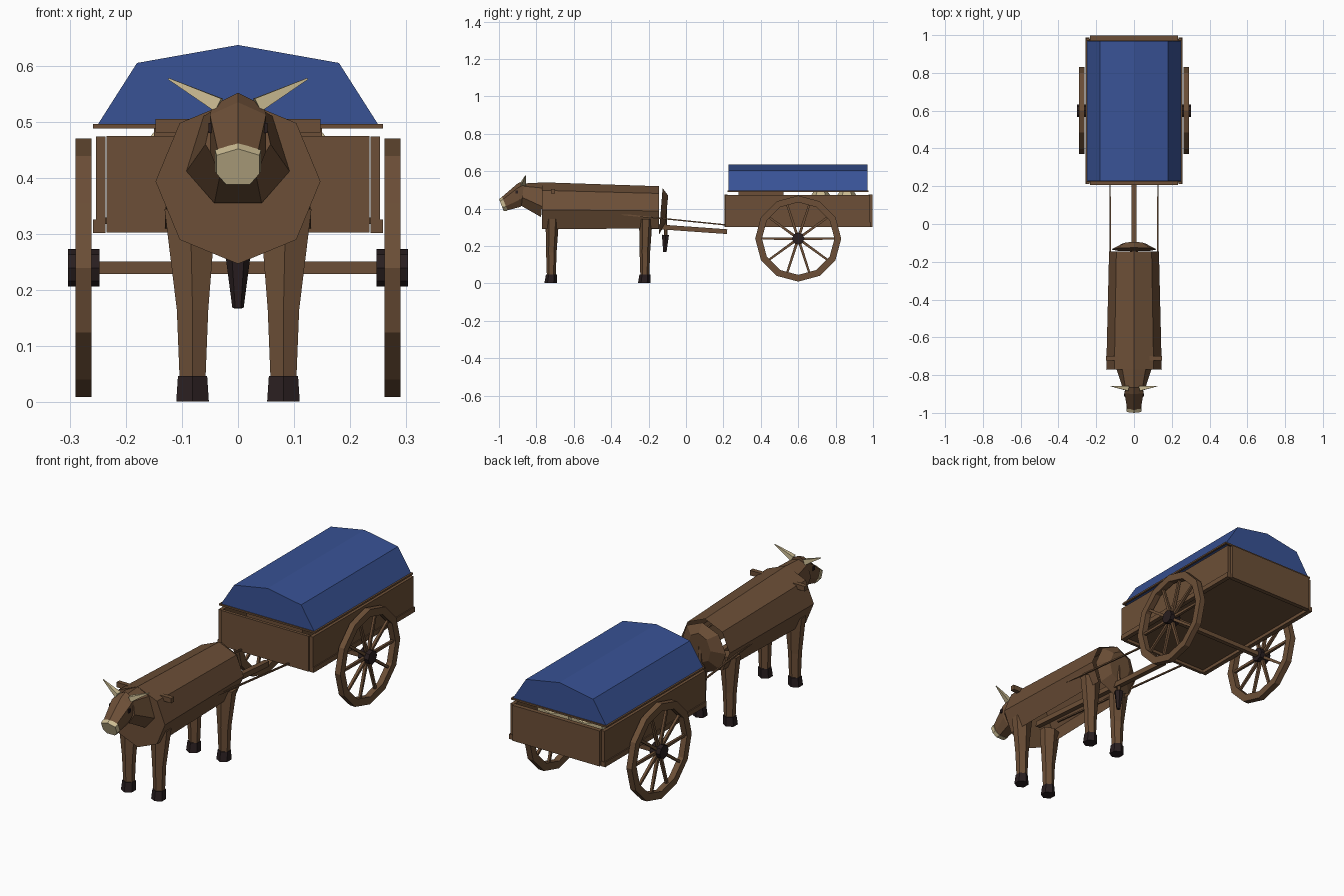
import bpy, bmesh, math
from mathutils import Vector

if "Cube" in bpy.data.objects:
    bpy.data.objects.remove(bpy.data.objects["Cube"])


def material(name, rgb):
    m = bpy.data.materials.new(name)
    m.diffuse_color = (*rgb, 1)
    m.use_nodes = True
    m.node_tree.nodes["Principled BSDF"].inputs["Base Color"].default_value = m.diffuse_color
    return m


BROWN = material("brown", (0.150, 0.078, 0.038))
DARK = material("dark_horn", (0.022, 0.013, 0.014))
CREAM = material("cream", (0.60, 0.50, 0.29))
BLUE = material("blue_cloth", (0.040, 0.085, 0.300))


def finish(name, bm, mat):
    bmesh.ops.recalc_face_normals(bm, faces=bm.faces)
    me = bpy.data.meshes.new(name)
    bm.to_mesh(me)
    bm.free()
    me.materials.append(mat)
    ob = bpy.data.objects.new(name, me)
    bpy.context.collection.objects.link(ob)
    return ob


def loft(name, rings, mat, cap0=True, cap1=True, skip=()):
    """Skin a series of equal-length rings; skip leaves out side strips."""
    bm = bmesh.new()
    vs = [[bm.verts.new(p) for p in r] for r in rings]
    n = len(vs[0])
    for a, b in zip(vs, vs[1:]):
        for i in range(n):
            if i not in skip:
                j = (i + 1) % n
                bm.faces.new((a[i], a[j], b[j], b[i]))
    if cap0:
        bm.faces.new(vs[0])
    if cap1:
        bm.faces.new(vs[-1])
    return finish(name, bm, mat)


def box(name, x, y, z, mat=BROWN):
    ring = lambda h: [(x[0], y[0], h), (x[1], y[0], h), (x[1], y[1], h), (x[0], y[1], h)]
    return loft(name, [ring(z[0]), ring(z[1])], mat)


def rod(name, a, b, r0, r1, n=4, mat=BROWN, spin=math.pi / 4):
    """Tapered bar between two points."""
    a, b = Vector(a), Vector(b)
    d = (b - a).normalized()
    u = d.cross(Vector((0, 0, 1)))
    if u.length < 0.05:
        u = Vector((1, 0, 0))
    u.normalize()
    w = d.cross(u)
    rings = [[c + r * (math.cos(t) * u + math.sin(t) * w)
              for t in (spin + 2 * math.pi * k / n for k in range(n))]
             for c, r in ((a, r0), (b, r1))]
    return loft(name, rings, mat)


def upright_ring(y, cz, rx, rz, n=8, lean=0.0):
    """Ring facing along y, first vertex on top; lean shifts the top along y."""
    out = []
    for k in range(n):
        t = 2 * math.pi * k / n
        out.append((rx * math.sin(t), y + lean * math.cos(t), cz + rz * math.cos(t)))
    return out


def flat_ring(x, y, z, rx, ry, n=6):
    return [(x + rx * math.sin(2 * math.pi * k / n) / 0.866,
             y - ry * math.cos(2 * math.pi * k / n), z) for k in range(n)]


# Ox: barrel with open belly, separate shallow rump
loft("ox_body", [upright_ring(-0.77, 0.394, 0.147, 0.147),
                 upright_ring(-0.145, 0.388, 0.132, 0.132)], BROWN, cap1=False, skip=(3, 4))
loft("ox_rump", [upright_ring(-0.135, 0.385, 0.12, 0.125, lean=0.01),
                 upright_ring(-0.103, 0.395, 0.06, 0.075, lean=0.008)], BROWN)

# Neck and head
loft("ox_neck", [[(0, -0.765, 0.54), (0.062, -0.765, 0.51), (0.092, -0.77, 0.412),
                  (0.042, -0.775, 0.355), (-0.042, -0.775, 0.355),
                  (-0.092, -0.77, 0.412), (-0.062, -0.765, 0.51)],
                 [(0, -0.865, 0.535), (0.045, -0.868, 0.52), (0.058, -0.875, 0.46),
                  (0.03, -0.88, 0.415), (-0.03, -0.88, 0.415),
                  (-0.058, -0.875, 0.46), (-0.045, -0.868, 0.52)]], BROWN)


def head_ring(y0, z0, y1, z1, w):
    """Six-sided slice from crown point to jaw."""
    at = lambda f, x: (x, y0 + (y1 - y0) * f, z0 + (z1 - z0) * f)
    return [at(0, 0), at(0.18, w), at(0.7, w), at(1, w * 0.55),
            at(1, -w * 0.55), at(0.7, -w), at(0.18, -w)]


loft("ox_head", [head_ring(-0.862, 0.552, -0.868, 0.425, 0.046),
                 head_ring(-0.90, 0.535, -0.885, 0.41, 0.05),
                 head_ring(-0.985, 0.462, -0.955, 0.391, 0.036)], BROWN)
loft("ox_muzzle", [head_ring(-0.983, 0.463, -0.953, 0.389, 0.041),
                   head_ring(-1.0, 0.452, -0.975, 0.388, 0.038)], CREAM)

for s, side in ((-1, "left"), (1, "right")):
    # Horns and eyes
    rod(f"horn_{side}", (s * 0.034, -0.87, 0.53), (s * 0.124, -0.858, 0.577), 0.018, 0.002, 4, CREAM)
    box(f"eye_{side}", sorted((s * 0.044, s * 0.053)), (-0.912, -0.898), (0.48, 0.498), DARK)
    # Legs and hooves
    for y, pos in ((-0.72, "front"), (-0.22, "hind")):
        x = s * 0.081
        loft(f"{pos}_leg_{side}", [flat_ring(x, y, 0.04, 0.023, 0.024),
                                   flat_ring(x, y, 0.165, 0.028, 0.028),
                                   flat_ring(s * 0.085, y + 0.005, 0.345, 0.046, 0.036)], BROWN)
        loft(f"{pos}_hoof_{side}", [flat_ring(x, y - 0.004, 0.002, 0.029, 0.033),
                                    flat_ring(x, y, 0.047, 0.026, 0.029)], DARK)
    # Rope traces
    rod(f"trace_{side}", (s * 0.122, -0.70, 0.405), (s * 0.127, 0.215, 0.313), 0.005, 0.005)

# Tail
rod("tail", (0, -0.115, 0.48), (0, -0.108, 0.25), 0.012, 0.009, 6)
rod("tail_tuft", (0, -0.11, 0.26), (0, -0.113, 0.168), 0.022, 0.010, 6, DARK, 0)

# Yoke and draw pole
box("yoke", (-0.147, 0.147), (-0.722, -0.700), (0.481, 0.505))
rod("draw_pole", (0, -0.70, 0.342), (0, 0.22, 0.277), 0.018, 0.018)

# Cart box with recessed floor
box("cart_floor", (-0.24, 0.24), (0.22, 0.98), (0.318, 0.33))
for s, side in ((-1, "left"), (1, "right")):
    box(f"side_board_{side}", sorted((s * 0.236, s * 0.253)), (0.212, 0.985), (0.305, 0.474))
    box(f"side_sill_{side}", sorted((s * 0.236, s * 0.258)), (0.212, 0.988), (0.302, 0.326))
box("front_board", (-0.234, 0.234), (0.207, 0.222), (0.303, 0.475))
box("tail_board", (-0.234, 0.234), (0.975, 0.997), (0.303, 0.475))

# Cargo under the cloth
box("crate", (-0.15, 0.15), (0.28, 0.52), (0.33, 0.492))
for i, y in enumerate((0.72, 0.86)):
    for s in (-1, 1):
        rows = ((0.33, 0.075, 0.055), (0.45, 0.085, 0.065), (0.488, 0.055, 0.04))
        loft(f"sack_{i}_{'left' if s < 0 else 'right'}",
             [flat_ring(s * 0.09, y, z, a, b) for z, a, b in rows], CREAM)

# Cloth cover and the rim that carries it
profile = [(-0.252, 0.492), (-0.18, 0.605), (0, 0.637), (0.18, 0.605), (0.252, 0.492)]
loft("cloth_cover", [[(x, y, z) for x, z in profile] for y in (0.227, 0.97)], BLUE)
for y, pos in ((0.222, "front"), (0.967, "back")):
    box(f"cover_rim_{pos}", (-0.258, 0.258), (y, y + 0.008), (0.488, 0.496))
for s, side in ((-1, "left"), (1, "right")):
    box(f"cover_rim_{side}", sorted((s * 0.248, s * 0.258)), (0.225, 0.972), (0.488, 0.496))

# Wheels, hubs and axle
CY, CZ = 0.60, 0.24


def wheel_ring(x, r, n):
    return [(x, CY + r * math.sin(2 * math.pi * k / n), CZ + r * math.cos(2 * math.pi * k / n))
            for k in range(n)]


for s, side in ((-1, "left"), (1, "right")):
    loop = [wheel_ring(s * x, r, 12) for x, r in
            ((0.261, 0.23), (0.29, 0.23), (0.29, 0.194), (0.261, 0.194), (0.261, 0.23))]
    loft(f"wheel_rim_{side}", loop, BROWN, cap0=False, cap1=False)
    for k in range(10):
        t = 2 * math.pi * k / 10
        c, n = math.cos(t), math.sin(t)
        rod(f"spoke_{side}_{k}", (s * 0.275, CY + 0.02 * c, CZ + 0.02 * n),
            (s * 0.275, CY + 0.2 * c, CZ + 0.2 * n), 0.010, 0.008)
    loft(f"hub_{side}", [wheel_ring(s * x, 0.033, 8) for x in (0.247, 0.303)], DARK)
box("axle", (-0.26, 0.26), (CY - 0.011, CY + 0.011), (0.229, 0.251))
